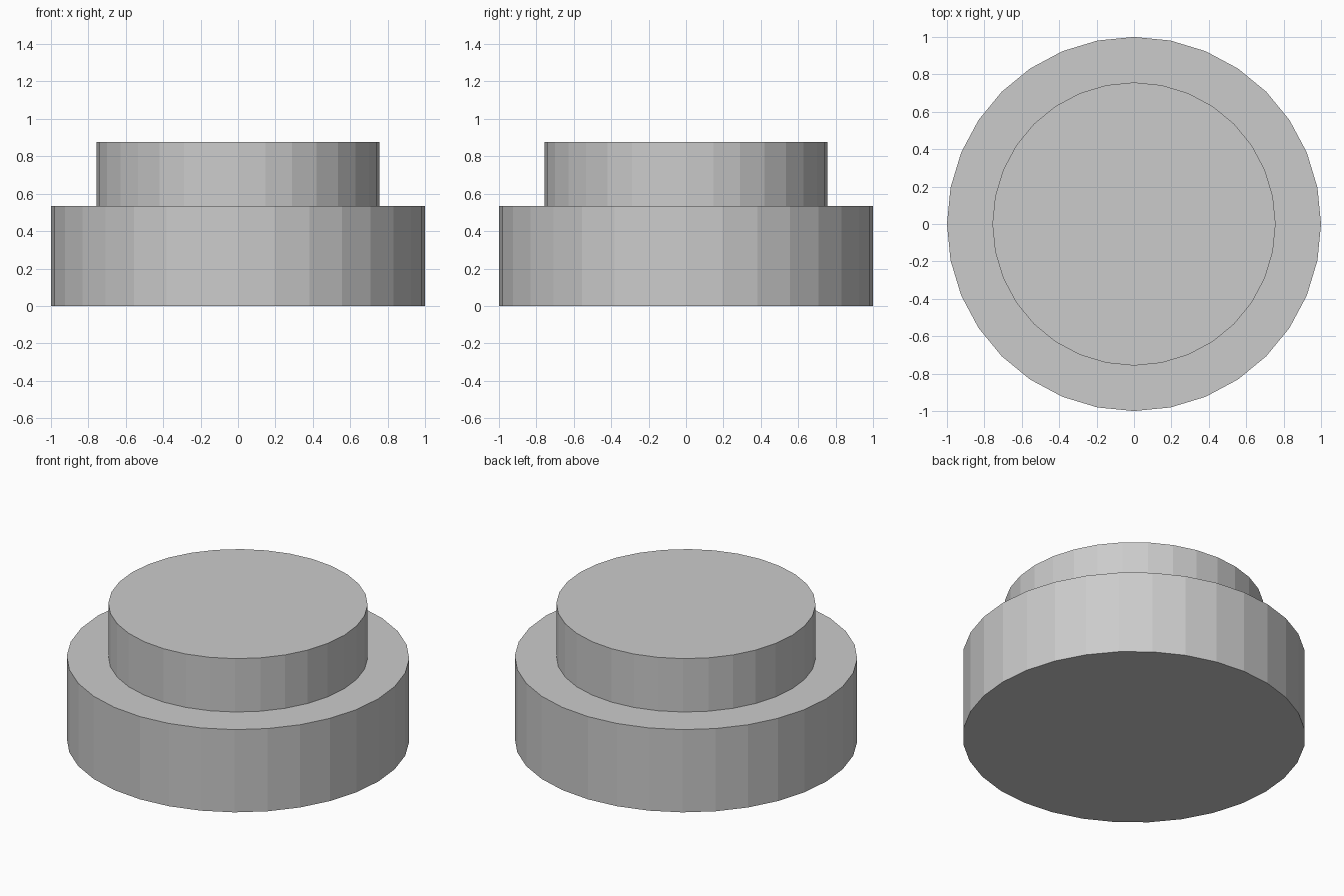
import bpy

if "Cube" in bpy.data.objects:
    bpy.data.objects.remove(bpy.data.objects["Cube"])

SIDES = 32


def disc(name, radius, z_bottom, z_top):
    """Flat-shaded upright cylinder between two heights."""
    bpy.ops.mesh.primitive_cylinder_add(
        vertices=SIDES, radius=radius, depth=z_top - z_bottom,
        location=(0, 0, (z_bottom + z_top) / 2))
    obj = bpy.context.object
    obj.name = name
    return obj


# Wide lower drum
disc("base", 1.0, 0.0, 0.533)

# Narrower drum standing on the base
disc("upper_step", 0.757, 0.533, 0.877)
